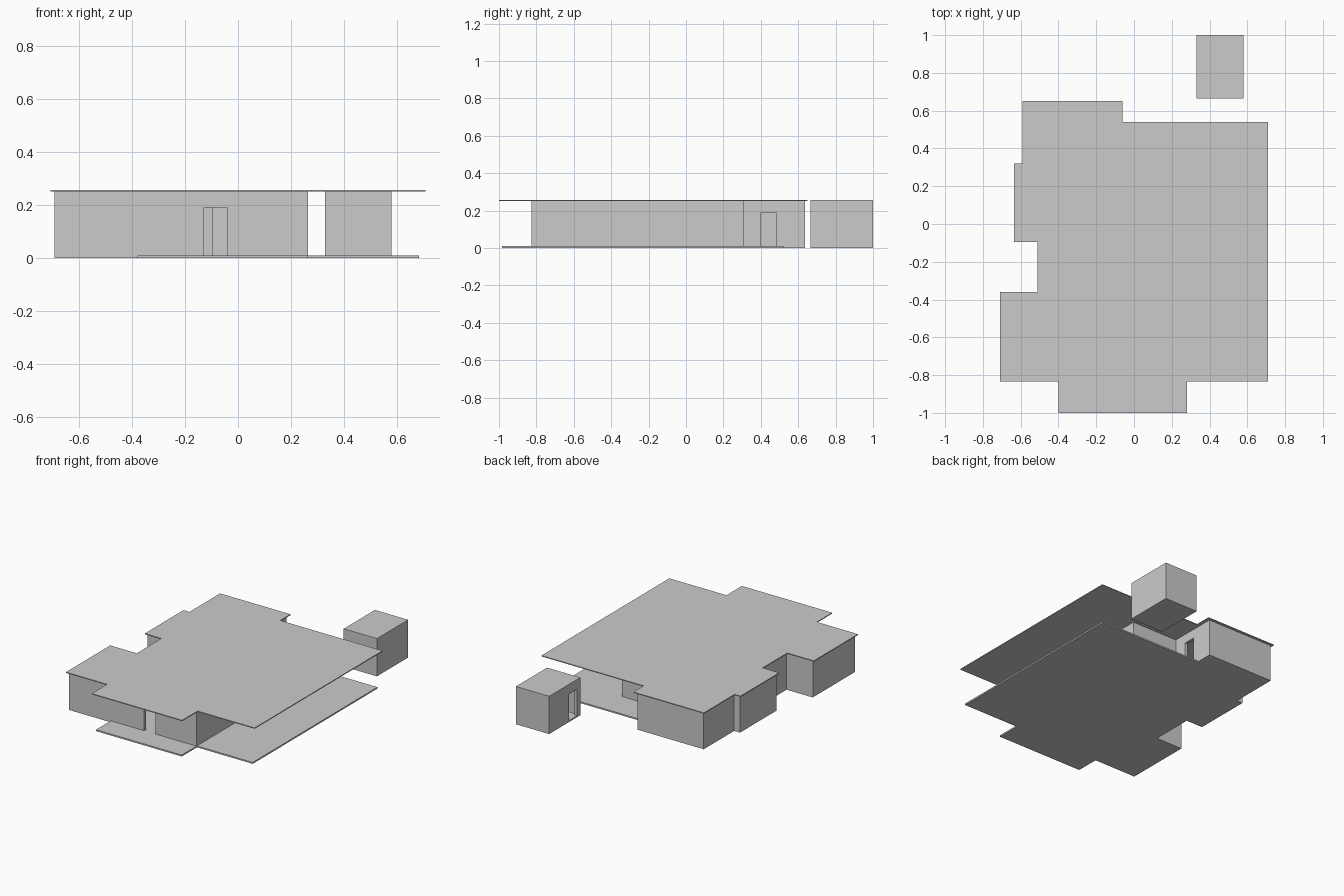
import bpy, bmesh

if "Cube" in bpy.data.objects:
    bpy.data.objects.remove(bpy.data.objects["Cube"])

WALL = 0.018  # wall thickness


def finish(name, bm):
    bmesh.ops.recalc_face_normals(bm, faces=bm.faces)
    mesh = bpy.data.meshes.new(name)
    bm.to_mesh(mesh)
    bm.free()
    ob = bpy.data.objects.new(name, mesh)
    bpy.context.collection.objects.link(ob)
    return ob


def slab(name, pts, z0, z1):
    """Extrude a plan outline between two heights."""
    bm = bmesh.new()
    face = bm.faces.new([bm.verts.new((x, y, z0)) for x, y in pts])
    ext = bmesh.ops.extrude_face_region(bm, geom=[face], use_keep_orig=True)
    for v in ext["geom"]:
        if isinstance(v, bmesh.types.BMVert):
            v.co.z = z1
    return finish(name, bm)


def rect(x0, x1, y0, y1):
    return [(x0, y0), (x1, y0), (x1, y1), (x0, y1)]


def inset(pts, d):
    """Move each edge of a right-angled, counter-clockwise outline inwards."""
    out = []
    for i, (x, y) in enumerate(pts):
        px, py = pts[i - 1]
        qx, qy = pts[(i + 1) % len(pts)]
        for ax, ay, bx, by in ((px, py, x, y), (x, y, qx, qy)):
            if abs(bx - ax) > abs(by - ay):
                ny = d if bx > ax else -d
            else:
                nx = -d if by > ay else d
        out.append((x + nx, y + ny))
    return out


def wall_ring(name, pts, z0, z1):
    """Hollow wall shell following a plan outline."""
    bm = bmesh.new()
    loops = [[bm.verts.new((x, y, z)) for x, y in p]
             for p, z in ((pts, z0), (pts, z1),
                          (inset(pts, WALL), z1), (inset(pts, WALL), z0))]
    n = len(pts)
    for k in range(4):
        a, b = loops[k], loops[(k + 1) % 4]
        for i in range(n):
            j = (i + 1) % n
            bm.faces.new((a[i], a[j], b[j], b[i]))
    return finish(name, bm)


def cut_door(ob, name, x0, x1, y0, y1):
    cutter = slab(name, rect(x0, x1, y0, y1), 0.010, 0.19)
    cutter.hide_render = True
    cutter.hide_viewport = True
    cutter.display_type = 'WIRE'
    mod = ob.modifiers.new(name, 'BOOLEAN')
    mod.operation = 'DIFFERENCE'
    mod.solver = 'EXACT'
    mod.object = cutter


# Flat roof with overhang
slab("roof", [(-0.71, -0.835), (-0.40, -0.835), (-0.40, -1.0), (0.28, -1.0),
              (0.28, -0.835), (0.71, -0.835), (0.71, 0.54), (-0.06, 0.54),
              (-0.06, 0.65), (-0.59, 0.65), (-0.59, 0.32), (-0.635, 0.32),
              (-0.635, -0.095), (-0.51, -0.095), (-0.51, -0.36),
              (-0.71, -0.36)], 0.251, 0.257)

# House outer walls with a front door and a terrace door
house = [(-0.695, -0.825), (0.265, -0.825), (0.265, 0.31), (-0.08, 0.31),
         (-0.08, 0.635), (-0.578, 0.635), (-0.578, 0.308), (-0.622, 0.308),
         (-0.622, -0.083), (-0.498, -0.083), (-0.498, -0.37),
         (-0.695, -0.37)]
walls = wall_ring("house_walls", house, 0.0, 0.251)
cut_door(walls, "front_door_cutter", -0.128, -0.042, -0.86, -0.79)
cut_door(walls, "terrace_door_cutter", -0.12, -0.05, 0.40, 0.48)

# Floors: inside, front porch and the open covered terrace
slab("house_floor", inset(house, WALL), 0.0, 0.010)
slab("porch_floor", rect(-0.38, 0.265, -0.983, -0.825), 0.0, 0.010)
slab("terrace_floor", [(0.265, -0.82), (0.685, -0.82), (0.685, 0.52),
                       (-0.08, 0.52), (-0.08, 0.31), (0.265, 0.31)],
     0.0, 0.010)

# Detached shed
shed = rect(0.33, 0.58, 0.665, 1.0)
shed_walls = wall_ring("shed_walls", shed, 0.0, 0.251)
cut_door(shed_walls, "shed_door_cutter", 0.30, 0.36, 0.70, 0.785)
slab("shed_floor", inset(shed, WALL), 0.0, 0.010)
slab("shed_roof", shed, 0.251, 0.257)
